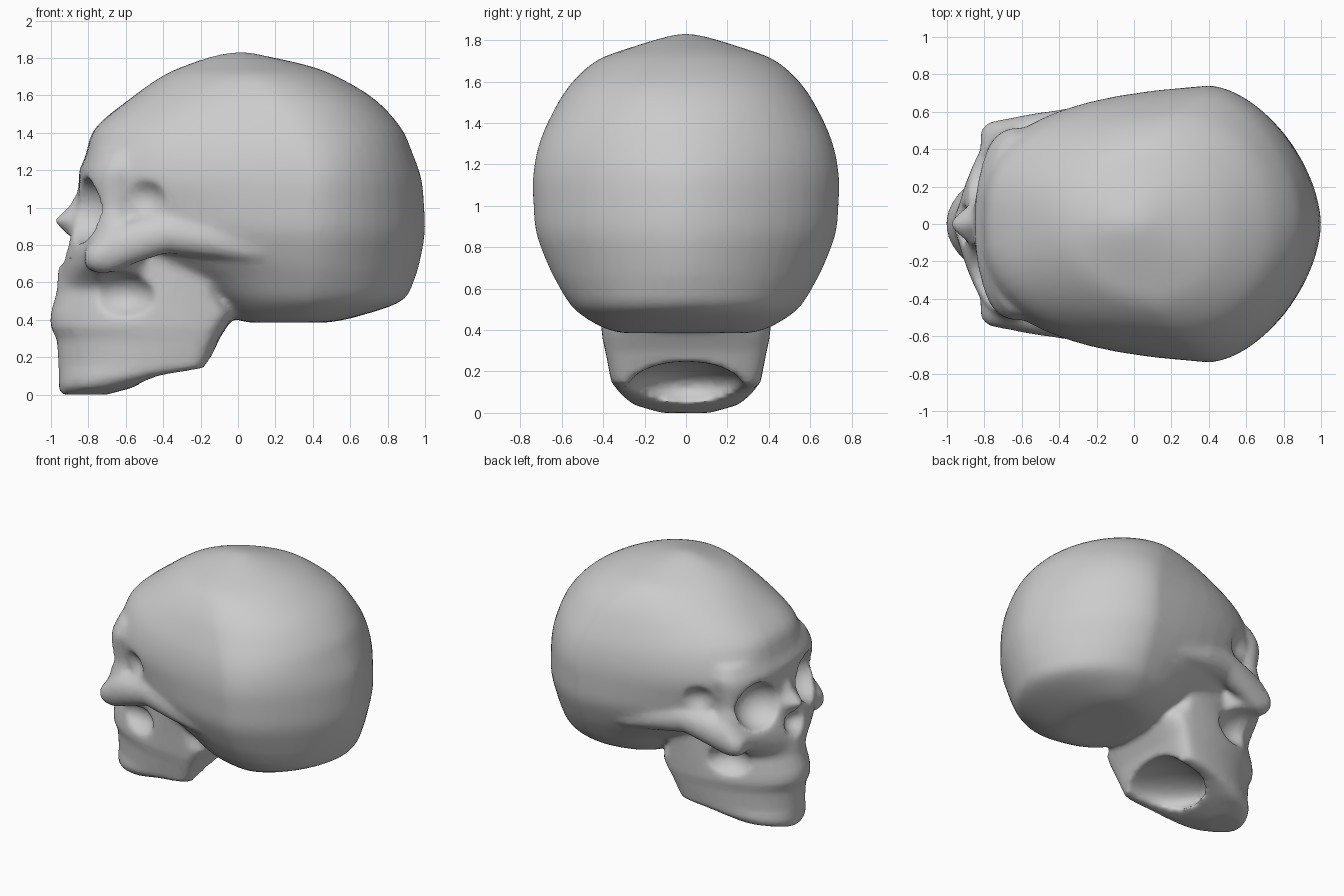
import bpy, math

if "Cube" in bpy.data.objects:
    bpy.data.objects.remove(bpy.data.objects["Cube"])

N = 48


def add_mesh(name, rings):
    """Closed skin over a stack of equal rings."""
    n = len(rings[0])
    verts = [p for r in rings for p in r]
    faces = [list(range(n))[::-1], [(len(rings) - 1) * n + i for i in range(n)]]
    for k in range(len(rings) - 1):
        for i in range(n):
            j = (i + 1) % n
            faces.append((k * n + i, k * n + j, k * n + n + j, k * n + n + i))
    me = bpy.data.meshes.new(name)
    me.from_pydata(verts, [], faces)
    ob = bpy.data.objects.new(name, me)
    bpy.context.collection.objects.link(ob)
    return ob


def spow(v, e):
    return math.copysign(abs(v) ** e, v)


def refine(rows, steps=4):
    """Smooth spline through the section rows."""
    out = []
    for k in range(len(rows) - 1):
        p0, p1 = rows[max(k - 1, 0)], rows[k]
        p2, p3 = rows[k + 1], rows[min(k + 2, len(rows) - 1)]
        for s in range(steps):
            t = s / steps
            out.append([b + .5 * t * (c - a + t * (2 * a - 5 * b + 4 * c - d + t * (3 * (b - c) + d - a)))
                        for a, b, c, d in zip(p0, p1, p2, p3)])
    return out + [rows[-1]]


def loft(name, sections, taper=0):
    """Horizontal sections: z, front x, widest x, back x, half width, front and back roundness."""
    rings = []
    for z, xf, xm, xb, w, nf, nb in sections:
        ring = []
        for i in range(N):
            a = 2 * math.pi * i / N
            c, s = math.cos(a), math.sin(a)
            n, r = (nb, xb - xm) if c > 0 else (nf, xm - xf)
            u = spow(c, 2 / n)
            ring.append((xm + r * u, w * spow(s, 2 / n) * (1 - taper * max(-u, 0)), z))
        rings.append(ring)
    return add_mesh(name, rings)


def bar(name, side, path):
    """Bar running back along x: x, y, z, y radius, z radius."""
    return add_mesh(name, [[(x, side * (y + ry * math.cos(t)), z + rz * math.sin(t))
                            for t in [2 * math.pi * i / 16 for i in range(16)]]
                           for x, y, z, ry, rz in path])


def ellipsoid(name, loc, rad):
    bpy.ops.mesh.primitive_uv_sphere_add(segments=24, ring_count=16, radius=1, location=loc)
    ob = bpy.context.object
    ob.name = name
    ob.scale = rad
    ob.hide_render = True
    return ob


parts = []
# Braincase
parts.append(loft("skull", refine([
    (.385, .05, .35, .48, .31, 2.6, 2.2),
    (.415, -.03, .35, .63, .41, 2.8, 2.1),
    (.5, -.13, .38, .875, .54, 2.8, 1.9),
    (.62, -.32, .4, .945, .62, 2.6, 1.75),
    (.72, -.55, .4, .975, .67, 2.5, 1.7),
    (.87, -.76, .4, 1.0, .725, 2.5, 1.7),
    (1.02, -.81, .4, .995, .738, 2.7, 1.7),
    (1.16, -.84, .4, .98, .738, 2.9, 1.7),
    (1.3, -.81, .36, .93, .71, 2.9, 1.8),
    (1.43, -.76, .3, .87, .655, 2.7, 1.85),
    (1.58, -.58, .2, .73, .565, 2.4, 2),
    (1.7, -.41, .1, .53, .435, 2.1, 2),
    (1.76, -.28, .06, .37, .28, 2, 2),
    (1.81, -.13, .03, .15, .12, 2, 2),
    (1.83, -.03, .02, .06, .03, 2, 2)]), taper=.13))
# Lower and upper jaw
parts.append(loft("jaw", [
    (0, -.95, -.80, -.70, .12, 2, 2),
    (.04, -.96, -.68, -.55, .26, 2, 2),
    (.1, -.96, -.5, -.40, .33, 2, 2.5),
    (.14, -.96, -.3, -.16, .36, 2, 4),
    (.3, -.97, -.22, -.10, .39, 2, 4),
    (.36, -1.005, -.22, -.06, .405, 2, 4),
    (.43, -1.005, -.2, -.02, .41, 1.95, 4),
    (.55, -.97, -.2, -.11, .42, 1.85, 4),
    (.68, -.965, -.2, -.11, .43, 1.7, 4),
    (.76, -.89, -.3, -.12, .42, 1.8, 4)]))
# Upper face and brow
parts.append(loft("face", [
    (.58, -.96, -.55, -.3, .34, 1.8, 2),
    (.68, -.95, -.66, -.3, .47, 1.7, 1.6),
    (.76, -.93, -.68, -.3, .52, 1.75, 1.6),
    (.85, -.90, -.66, -.3, .53, 1.8, 1.6),
    (1.0, -.86, -.64, -.35, .49, 2.2, 1.5),
    (1.15, -.85, -.64, -.3, .51, 2.3, 1.6),
    (1.2, -.85, -.62, -.3, .52, 2.2, 1.8),
    (1.3, -.8, -.6, -.3, .48, 2.2, 2)]))
# Nose bone
parts.append(loft("nose", [
    (.8, -.88, -.75, -.6, .14, 1.3, 2),
    (.88, -.94, -.75, -.6, .16, 1.4, 2),
    (.93, -.995, -.75, -.6, .15, 1.4, 2),
    (1.0, -.91, -.75, -.6, .12, 1.5, 2),
    (1.12, -.84, -.75, -.6, .09, 1.6, 2)]))
# Cheekbones and arches
for side in (1, -1):
    parts.append(bar("cheekbone", side, [
        (-.82, .44, .73, .07, .05),
        (-.77, .46, .74, .09, .09),
        (-.70, .47, .77, .09, .13),
        (-.55, .50, .82, .09, .12),
        (-.38, .52, .865, .095, .11),
        (-.15, .565, .835, .09, .105),
        (.05, .60, .79, .06, .08),
        (.25, .62, .77, .04, .05)]))

# Fuse all parts into one skin
bpy.ops.object.select_all(action='DESELECT')
for p in parts:
    p.select_set(True)
skull = parts[0]
bpy.context.view_layer.objects.active = skull
bpy.ops.object.mode_set(mode='EDIT')
bpy.ops.mesh.select_all(action='SELECT')
bpy.ops.mesh.normals_make_consistent(inside=False)
bpy.ops.object.mode_set(mode='OBJECT')
bpy.ops.object.join()
m = skull.modifiers.new("fuse", 'REMESH')
m.mode = 'VOXEL'
m.voxel_size = .018

# Openings and hollows: nose, under the jaw, eye sockets, cheeks, temples
cutters = [ellipsoid("nose_opening", (-.97, 0, .78), (.13, .12, .085)),
           ellipsoid("jaw_hollow", (-.22, 0, .12), (.38, .28, .13))]
for side in (1, -1):
    cutters.append(ellipsoid("eye_socket", (-.85, side * .30, .985), (.2, .185, .175)))
    cutters.append(ellipsoid("cheek_hollow", (-.64, side * .44, .53), (.2, .19, .13)))
    cutters.append(ellipsoid("temple_hollow", (-.54, side * .64, 1.04), (.16, .15, .13)))
for c in cutters:
    b = skull.modifiers.new(c.name, 'BOOLEAN')
    b.operation = 'DIFFERENCE'
    b.object = c
    b.solver = 'EXACT'

# Even out and soften
m = skull.modifiers.new("even", 'REMESH')
m.mode = 'VOXEL'
m.voxel_size = .018
m = skull.modifiers.new("soften", 'SMOOTH')
m.factor = .5
m.iterations = 10
m = skull.modifiers.new("thin", 'DECIMATE')
m.ratio = .25
bpy.ops.object.select_all(action='DESELECT')
skull.select_set(True)
bpy.context.view_layer.objects.active = skull
bpy.ops.object.convert(target='MESH')
for c in cutters:
    bpy.data.objects.remove(c)
bpy.ops.object.shade_smooth()
